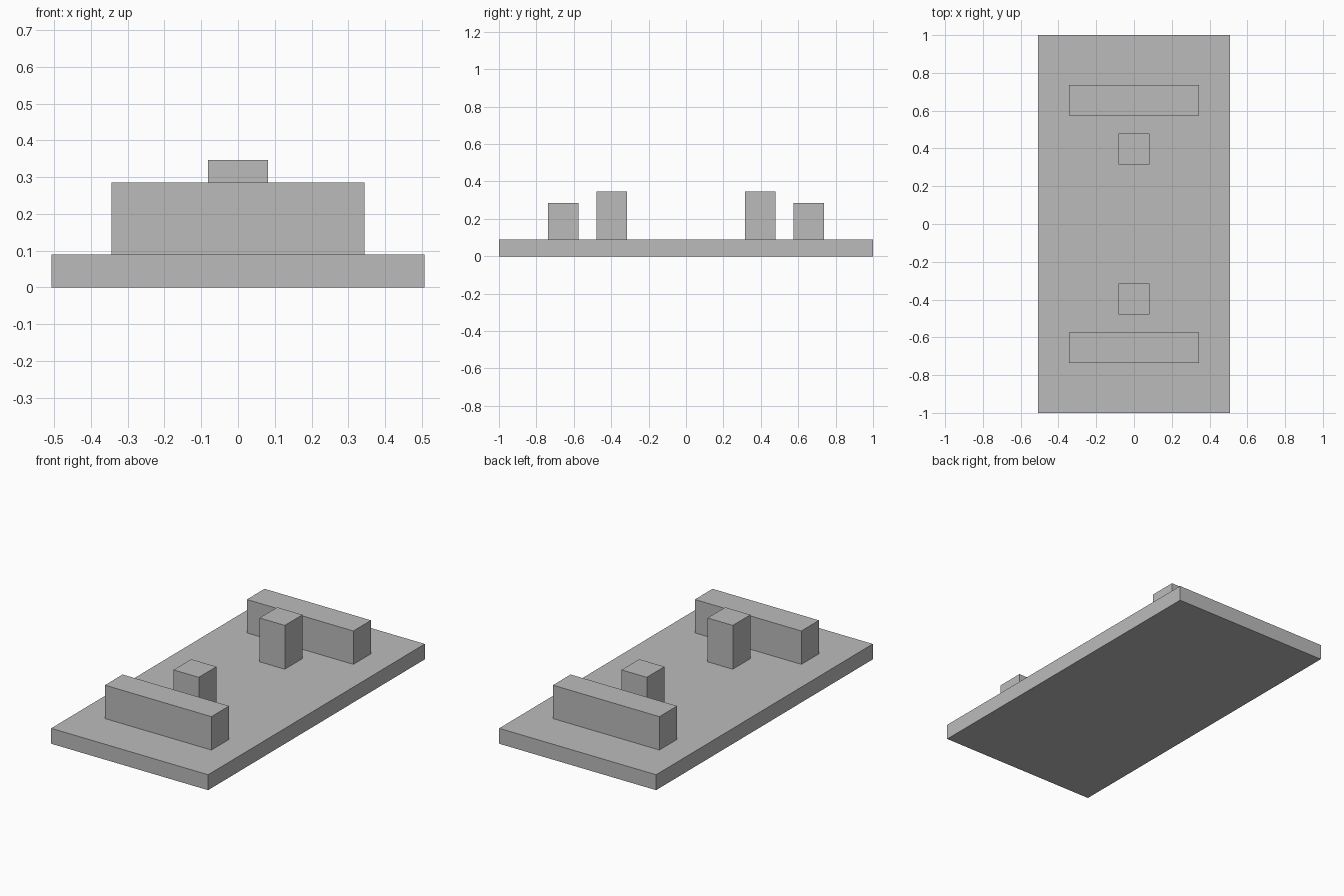
import bpy

# Remove the default cube
cube = bpy.data.objects.get("Cube")
if cube:
    bpy.data.objects.remove(cube, do_unlink=True)

# Single plain grey
grey = bpy.data.materials.new("plain_grey")
grey.use_nodes = True
COLOUR = (0.5, 0.5, 0.5, 1)
grey.diffuse_color = COLOUR
grey.node_tree.nodes["Principled BSDF"].inputs["Base Color"].default_value = COLOUR

BASE_TOP = 0.09


def box(name, width, depth, y, bottom, top):
    """Sharp-edged box centred on x, spanning bottom to top."""
    bpy.ops.mesh.primitive_cube_add(size=1, location=(0, y, (bottom + top) / 2))
    obj = bpy.context.object
    obj.name = obj.data.name = name
    obj.scale = (width, depth, top - bottom)
    bpy.ops.object.transform_apply(location=False, rotation=False, scale=True)
    obj.data.materials.append(grey)
    return obj


# Flat base slab
box("base_slab", 1.014, 2, 0, 0, BASE_TOP)

# A long low block and a square post at each end
for end, side in (("front", -1), ("back", 1)):
    box(end + "_long_block", 0.688, 0.163, side * 0.655, BASE_TOP, 0.285)
    box(end + "_square_post", 0.163, 0.163, side * 0.397, BASE_TOP, 0.346)
